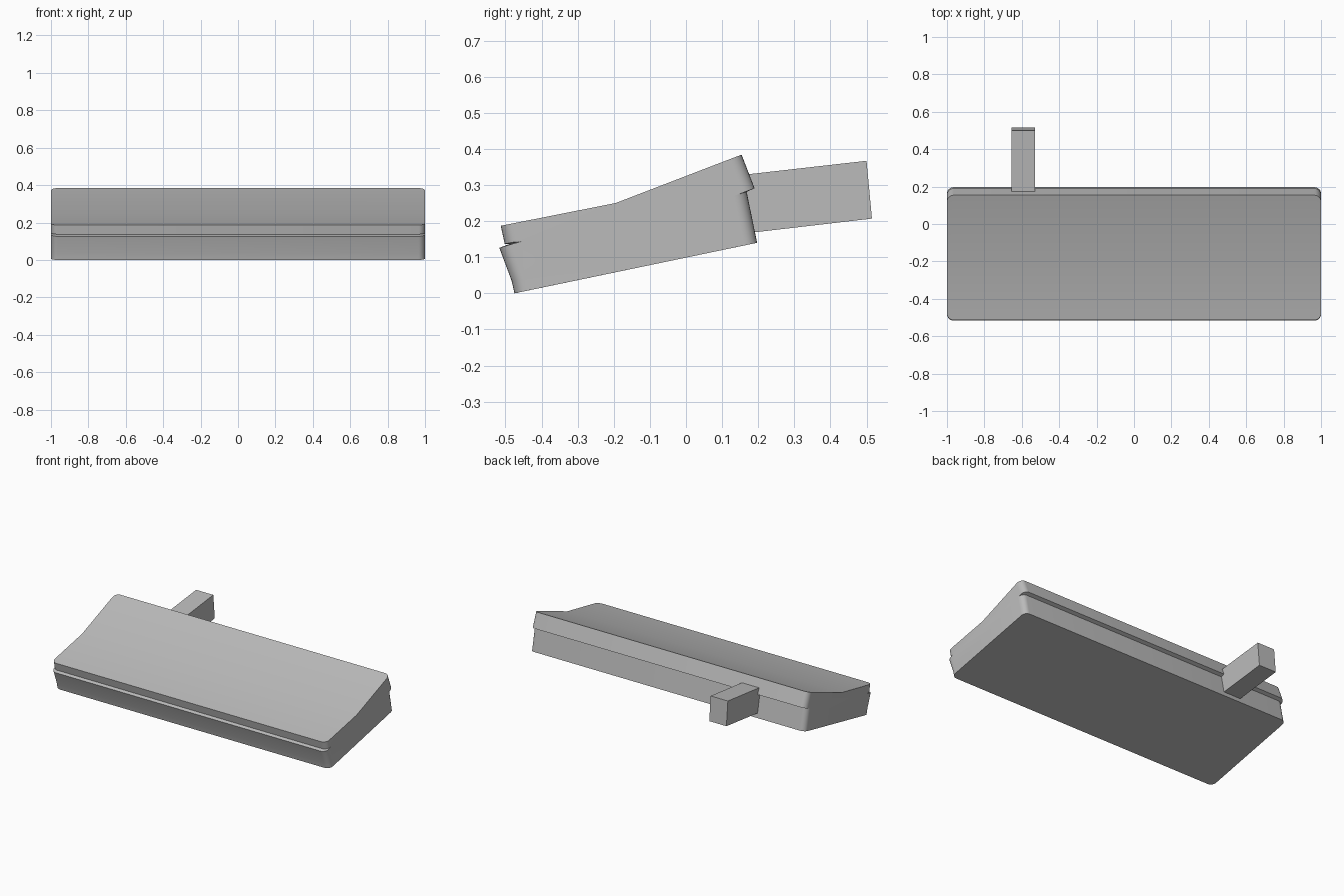
import bpy
from math import sin, cos, pi

cube = bpy.data.objects.get("Cube")
if cube:
    bpy.data.objects.remove(cube)

grey = bpy.data.materials.new("mid_grey")
grey.use_nodes = True
grey.diffuse_color = (0.5, 0.5, 0.5, 1)
grey.node_tree.nodes["Principled BSDF"].inputs["Base Color"].default_value = (0.5, 0.5, 0.5, 1)


def loft(name, sections):
    """Skin equal-length closed sections, each a list of (x, y, z), and cap the ends."""
    n = len(sections[0])
    verts = [p for s in sections for p in s]
    faces = [(k * n + i, k * n + (i + 1) % n, (k + 1) * n + (i + 1) % n, (k + 1) * n + i)
             for k in range(len(sections) - 1) for i in range(n)]
    faces.append(tuple(reversed(range(n))))
    faces.append(tuple(range(len(verts) - n, len(verts))))
    mesh = bpy.data.meshes.new(name)
    mesh.from_pydata(verts, [], faces)
    mesh.materials.append(grey)
    obj = bpy.data.objects.new(name, mesh)
    bpy.context.collection.objects.link(obj)
    bpy.ops.object.select_all(action="DESELECT")
    obj.select_set(True)
    bpy.context.view_layer.objects.active = obj
    bpy.ops.object.mode_set(mode="EDIT")
    bpy.ops.mesh.select_all(action="SELECT")
    bpy.ops.mesh.normals_make_consistent(inside=False)
    bpy.ops.object.mode_set(mode="OBJECT")
    bpy.ops.object.shade_smooth_by_angle(angle=pi / 6)
    return obj


# Sloped body: side profile points (y, z, slope of inset, inset direction)
profile = [(-0.475, 0.0, 0.21, 1), (-0.483, 0.035, 0.21, 1), (-0.517, 0.126, 0.3, 1),
           (-0.488, 0.137, 0.2, 1), (-0.502, 0.137, 0.2, 1), (-0.513, 0.187, 0.2, 1),
           (-0.195, 0.25, 0, 0), (0.154, 0.384, 0.38, -1), (0.19, 0.291, 0.38, -1),
           (0.168, 0.281, 0.3, -1), (0.197, 0.14, 0.21, -1)]
RADIUS, STEPS = 0.035, 6


def body_section(angle, side):
    x = side * (1 - RADIUS + RADIUS * sin(angle))
    inset = RADIUS * (1 - cos(angle))
    return [(x, y + d * inset, z + d * inset * slope) for y, z, slope, d in profile]


angles = [pi / 2 * i / STEPS for i in range(STEPS + 1)]
loft("sloped_body", [body_section(a, -1) for a in reversed(angles)]
     + [body_section(a, 1) for a in angles])

# Rear stub: plain tilted bar sunk into the back of the body
stub = [(0.13, 0.325), (0.5, 0.367), (0.515, 0.207), (0.13, 0.162)]
loft("rear_stub", [[(x, y, z) for y, z in stub] for x in (-0.655, -0.53)])
